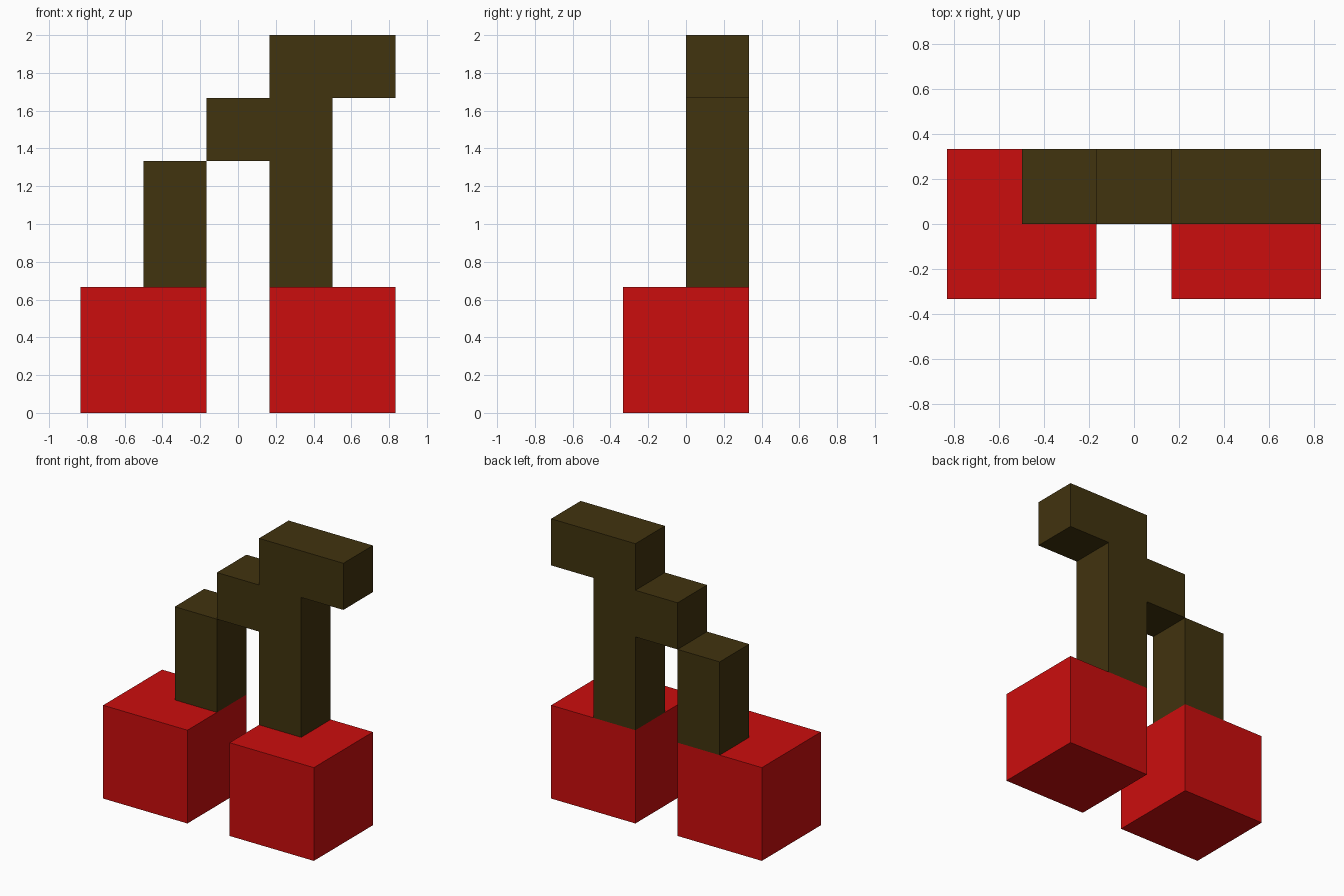
import bpy
import bmesh

if "Cube" in bpy.data.objects:
    bpy.data.objects.remove(bpy.data.objects["Cube"])

U = 1 / 3  # size of one block


def material(name, rgb):
    m = bpy.data.materials.new(name)
    m.diffuse_color = (*rgb, 1)
    m.use_nodes = True
    m.node_tree.nodes["Principled BSDF"].inputs["Base Color"].default_value = m.diffuse_color
    return m


red = material("cherry red", (0.60, 0.004, 0.004))
brown = material("stem brown", (0.053, 0.033, 0.0045))


def extrude_profile(name, points, y0, y1, mat):
    """Extrude an x/z outline (in blocks) from y0 to y1."""
    bm = bmesh.new()
    face = bm.faces.new([bm.verts.new((x * U, y0 * U, z * U)) for x, z in points])
    result = bmesh.ops.extrude_face_region(bm, geom=[face])
    verts = [v for v in result["geom"] if isinstance(v, bmesh.types.BMVert)]
    bmesh.ops.translate(bm, verts=verts, vec=(0, (y1 - y0) * U, 0))
    bmesh.ops.recalc_face_normals(bm, faces=bm.faces)
    mesh = bpy.data.meshes.new(name)
    bm.to_mesh(mesh)
    bm.free()
    mesh.materials.append(mat)
    obj = bpy.data.objects.new(name, mesh)
    bpy.context.collection.objects.link(obj)
    return obj


def rect(x0, x1, z0, z1):
    return [(x0, z0), (x1, z0), (x1, z1), (x0, z1)]


# Two block cherries
extrude_profile("left_cherry", rect(-2.5, -0.5, 0, 2), -1, 1, red)
extrude_profile("right_cherry", rect(0.5, 2.5, 0, 2), -1, 1, red)

# Short left stem, touching the branch only along one edge
extrude_profile("left_stem", rect(-1.5, -0.5, 2, 4), 0, 1, brown)

# Right stem with the side branch and the top overhang
extrude_profile("right_stem", [
    (0.5, 2), (1.5, 2), (1.5, 5), (2.5, 5), (2.5, 6),
    (0.5, 6), (0.5, 5), (-0.5, 5), (-0.5, 4), (0.5, 4),
], 0, 1, brown)
